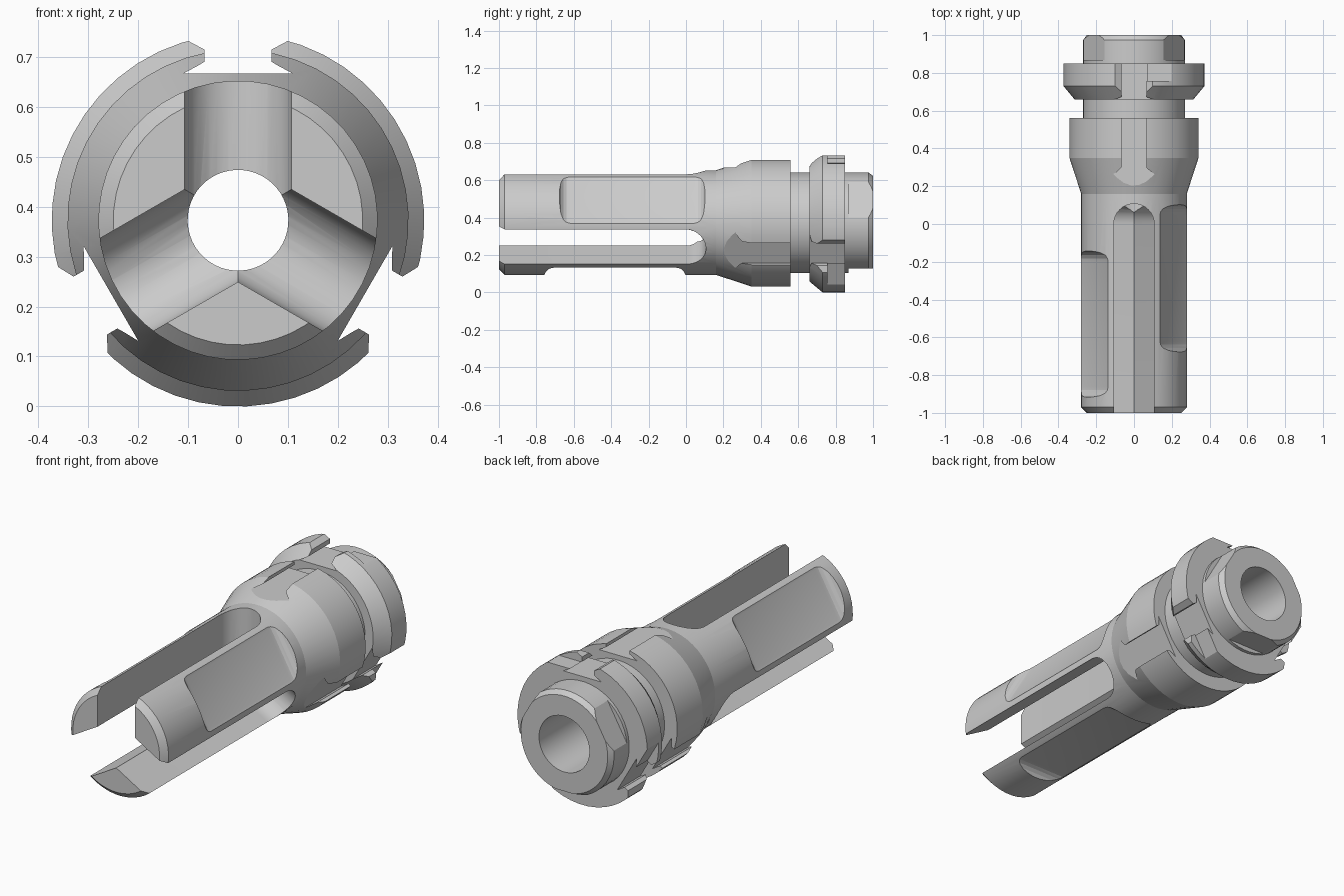
import bpy, bmesh, math
from mathutils import Matrix, Vector

if "Cube" in bpy.data.objects:
    bpy.data.objects.remove(bpy.data.objects["Cube"])

AXIS_Z = 0.373
SEG = 48
SLOTS = (90, 210, 330)
FINGERS = (30, 150, 270)


def new_object(name, bm):
    bmesh.ops.recalc_face_normals(bm, faces=bm.faces)
    mesh = bpy.data.meshes.new(name)
    bm.to_mesh(mesh)
    bm.free()
    ob = bpy.data.objects.new(name, mesh)
    bpy.context.collection.objects.link(ob)
    return ob


def lathe(name, profile):
    """Revolve a closed (radius, y) outline around the y axis."""
    bm = bmesh.new()
    rings = []
    for i in range(SEG):
        a = 2 * math.pi * (i + 0.37) / SEG
        rings.append([bm.verts.new((r * math.cos(a), y, r * math.sin(a))) for r, y in profile])
    n = len(profile)
    for i in range(SEG):
        p, q = rings[i], rings[(i + 1) % SEG]
        for j in range(n):
            k = (j + 1) % n
            bm.faces.new((p[j], p[k], q[k], q[j]))
    return new_object(name, bm)


def prism(base, offset, bevel=0):
    """Extrude a flat outline by an offset, optionally rounding its edges."""
    bm = bmesh.new()
    face = bm.faces.new([bm.verts.new(p) for p in base])
    out = bmesh.ops.extrude_face_region(bm, geom=[face], use_keep_orig=True)
    verts = [v for v in out["geom"] if isinstance(v, bmesh.types.BMVert)]
    bmesh.ops.translate(bm, verts=verts, vec=Vector(offset))
    bmesh.ops.recalc_face_normals(bm, faces=bm.faces)
    if bevel:
        bmesh.ops.bevel(bm, geom=bm.edges[:], offset=bevel, segments=5,
                        profile=0.5, affect='EDGES')
    return bm


def box(x0, x1, y0, y1, h0, h1, bevel=0):
    return prism([(x0, y0, h0), (x1, y0, h0), (x1, y1, h0), (x0, y1, h0)],
                 (0, 0, h1 - h0), bevel)


def boolean(body, bm, angle, operation='DIFFERENCE'):
    """Combine with a shape whose local +z points outward at the given angle."""
    bm.transform(Matrix.Rotation(math.radians(90 - angle), 4, 'Y'))
    tool = new_object("cutter", bm)
    tool.hide_render = True
    mod = body.modifiers.new("cut", 'BOOLEAN')
    mod.operation = operation
    mod.solver = 'EXACT'
    mod.object = tool
    bpy.context.view_layer.objects.active = body
    bpy.ops.object.modifier_apply(modifier=mod.name)
    bpy.data.objects.remove(tool, do_unlink=True)


# Turned body: shank, cone, collar, groove, flange ring, rear neck, stepped bore
body = lathe("collet_body", [
    (0.25, -1), (0.28, -0.97), (0.28, 0.16), (0.342, 0.35), (0.342, 0.56),
    (0.269, 0.56), (0.269, 0.66), (0.315, 0.66), (0.3735, 0.73), (0.3735, 0.85),
    (0.269, 0.85), (0.269, 0.975), (0.25, 1.0),
    (0.145, 1.0), (0.145, 0.4), (0.101, 0.36), (0.101, -1)])

# Long round-ended slots that split the shank into three fingers
W = 0.107
for a, h, front in zip(SLOTS, (-0.031, -0.036, -0.041), (-1.1, -1.12, -1.14)):
    slot = [(-W, front, h), (W, front, h)]
    slot += [(W * math.cos(t), W * math.sin(t), h)
             for t in (math.pi * i / 16 for i in range(17))]
    boolean(body, prism(slot, (0, 0, 0.55)), a)

# Undercut keyways through collar and flange, with a stepped lock on one side
half = [(0.11, 0.294), (0.082, 0.309), (0.067, 0.318), (0.067, 0.342), (0.175, 0.4)]
keyway = [(x, 0.17, h) for x, h in half] + [(-x, 0.17, h) for x, h in reversed(half)]
for a in SLOTS:
    boolean(body, prism(keyway, (0, 0.8, 0)), a)
    boolean(body, box(0.02, 0.26, 0.757, 0.9, 0.315, 0.45), a)

# Staggered milled flats on the fingers, and shallow flats on the neck
for a, y0, y1 in zip(FINGERS, (-0.68, -0.92, -0.76), (0.105, -0.14, 0.0)):
    boolean(body, box(-0.19, 0.19, y0, y1, 0.238, 0.45, 0.06), a)
    boolean(body, box(-0.15, 0.15, 0.868, 1.1, 0.245, 0.4), a)

# Place on the ground and smooth the turned surfaces
body.data.transform(Matrix.Translation((0, 0, AXIS_Z)))
bpy.ops.object.select_all(action='DESELECT')
body.select_set(True)
bpy.context.view_layer.objects.active = body
bpy.ops.object.shade_smooth_by_angle(angle=math.radians(14))
